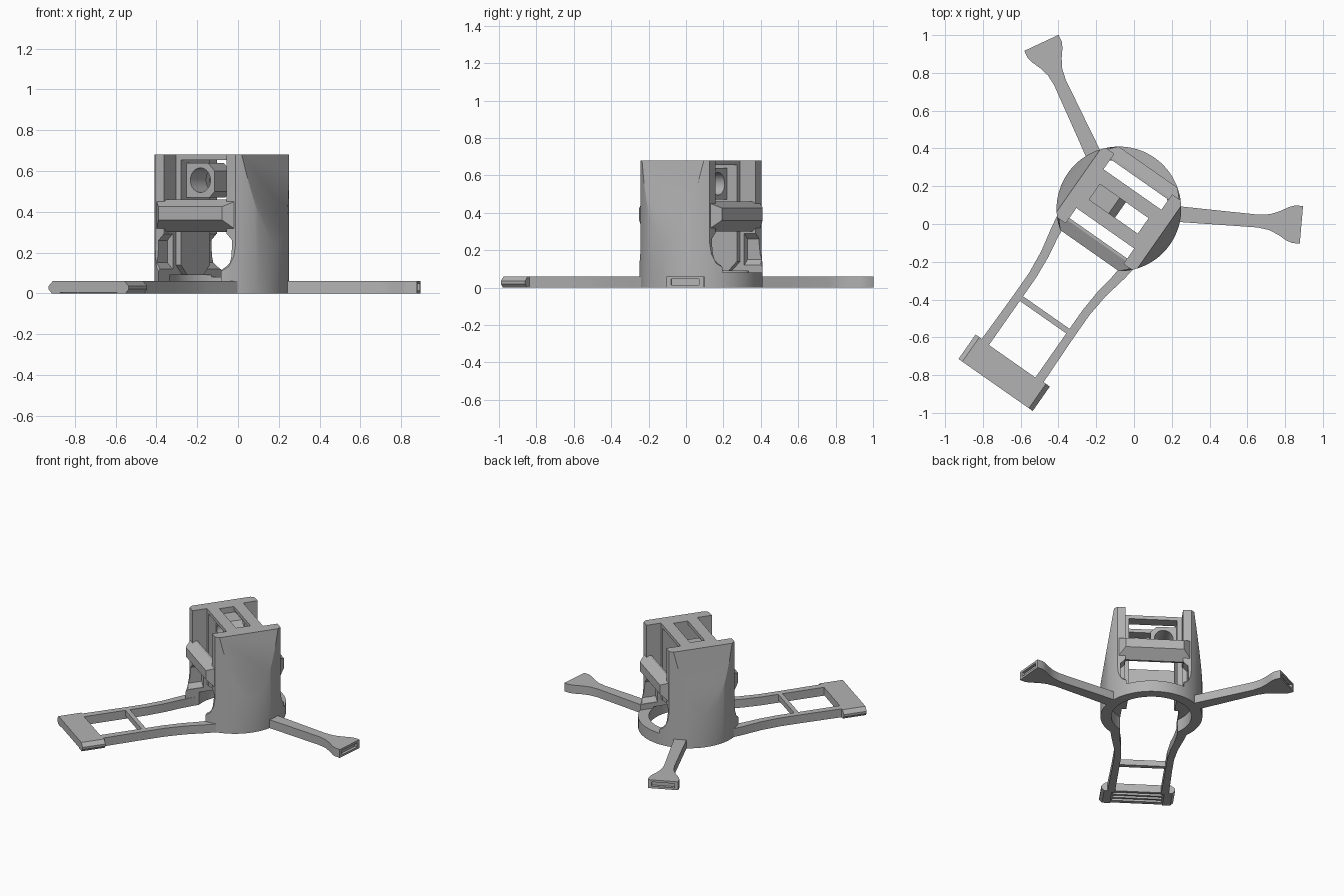
import bpy, bmesh, math
from mathutils import Vector, Matrix

cube = bpy.data.objects.get("Cube")
if cube:
    bpy.data.objects.remove(cube, do_unlink=True)

grey = bpy.data.materials.new("plain grey")
grey.use_nodes = True
COLOUR = (0.45, 0.45, 0.45, 1)
grey.diffuse_color = COLOUR
grey.node_tree.nodes["Principled BSDF"].inputs["Base Color"].default_value = COLOUR

# Everything is built around the body axis, then turned into place
PLACE = Matrix.Translation((-0.08, 0.08, 0)) @ Matrix.Rotation(math.radians(-35), 4, 'Z')
parts = []


def finish(name, bm, spin=0):
    bmesh.ops.recalc_face_normals(bm, faces=bm.faces)
    mesh = bpy.data.meshes.new(name)
    bm.to_mesh(mesh)
    bm.free()
    mesh.materials.append(grey)
    obj = bpy.data.objects.new(name, mesh)
    bpy.context.collection.objects.link(obj)
    obj.matrix_world = PLACE @ Matrix.Rotation(spin, 4, 'Z')
    parts.append(obj)
    return obj


def prism(name, outline, lo, hi, axis='z', spin=0):
    """Extrude a 2D outline along one axis."""
    place = {'x': lambda a, b, t: (t, a, b),
             'y': lambda a, b, t: (a, t, b),
             'z': lambda a, b, t: (a, b, t)}[axis]
    bm = bmesh.new()
    low, high = [[bm.verts.new(place(a, b, t)) for a, b in outline] for t in (lo, hi)]
    bm.faces.new(low)
    bm.faces.new(high)
    n = len(outline)
    for i in range(n):
        j = (i + 1) % n
        bm.faces.new((low[i], low[j], high[j], high[i]))
    return finish(name, bm, spin)


def box(name, x, y, z, spin=0):
    return prism(name, [(x[0], y[0]), (x[1], y[0]), (x[1], y[1]), (x[0], y[1])], *z, spin=spin)


def hull(name, points, spin=0):
    bm = bmesh.new()
    for p in points:
        bm.verts.new(p)
    bmesh.ops.convex_hull(bm, input=bm.verts)
    return finish(name, bm, spin)


def circle(r, n=96, cx=0, cy=0):
    return [(cx + r * math.cos(2 * math.pi * i / n), cy + r * math.sin(2 * math.pi * i / n))
            for i in range(n)]


def cut(target, cutters):
    """Subtract the cutters, keep the result and drop the cutters."""
    for c in cutters:
        c.hide_render = True
        mod = target.modifiers.new("cut", 'BOOLEAN')
        mod.operation = 'DIFFERENCE'
        mod.solver = 'EXACT'
        mod.object = c
    bpy.context.view_layer.update()
    dg = bpy.context.evaluated_depsgraph_get()
    mesh = bpy.data.meshes.new_from_object(target.evaluated_get(dg))
    target.modifiers.clear()
    target.data = mesh
    for c in cutters:
        parts.remove(c)
        bpy.data.objects.remove(c, do_unlink=True)


# Body: a drum opened front to back, with flattened sides and a bored base
TOP = 0.68
body = prism("body", circle(0.33), 0, TOP)
cutters = [box("tunnel", (-0.187, 0.187), (-0.5, 0.5), (0.08, 1)),
           prism("bore", circle(0.26), -0.1, 0.09),
           box("front_gap", (-0.187, 0.187), (-0.5, -0.1), (-0.1, 0.1))]
flare = [(0.225, 0.8), (0.225, 0.24), (0.232, 0.18), (0.25, 0.13), (0.28, 0.1),
         (0.34, 0.08), (0.5, 0.08), (0.5, 0.8)]
window = [(-0.22, 0.15), (-0.19, 0.12), (0.19, 0.12), (0.22, 0.15),
          (0.22, 0.26), (0.19, 0.29), (-0.19, 0.29), (-0.22, 0.26)]
for s in (-1, 1):
    cutters.append(prism("end_cut", [(s * y, z) for y, z in flare], -0.5, 0.5, 'x'))
    cutters.append(prism("window", window, s * 0.15, s * 0.5, 'y'))
    cutters.append(hull("side_flat", [(s * x, y, z) for y in (-0.5, 0.5) for x, z in
                                      ((0.258, 0.7), (0.335, 0.2), (0.5, 0.2), (0.5, 0.7))]))
cut(body, cutters)

for s, end in ((-1, "front"), (1, "back")):
    # Bevelled cross bars
    base = [(x, s * 0.205, z) for x in (-0.25, 0.25) for z in (0.30, 0.46)]
    nose = [(x, s * 0.27, z) for x in (-0.19, 0.19) for z in (0.36, 0.425)]
    back = [(x, s * 0.19, z) for x in (-0.22, 0.22) for z in (0.30, 0.46)]
    hull(end + "_cross_bar", base + nose + back)
    # Thin top bars
    box(end + "_top_bar", (-0.19, 0.19), sorted((s * 0.05, s * 0.125)), (0.655, TOP))

# Inner wall linings
for s, side in ((-1, "right"), (1, "left")):
    prism(side + "_lining", [(-0.125, TOP), (-0.125, 0.14), (-0.07, 0.09),
                             (0.07, 0.09), (0.125, 0.14), (0.125, TOP)],
          s * 0.157, s * 0.2, 'x')

# Tab with a round hole, fixed to one wall
tab = prism("pivot_tab", [(-0.19, 0.47), (-0.02, 0.47), (0.01, 0.5), (0.01, 0.60),
                          (-0.03, 0.64), (-0.19, 0.64)], -0.075, 0.06, 'y')
cut(tab, [prism("pivot_hole", circle(0.06, 40, -0.075, 0.555), -0.2, 0.2, 'y')])

# Long frame reaching forward: curved rails, brace, end plate and clips
rail = [(0.25, -0.20), (0.235, -0.29), (0.208, -0.42), (0.195, -0.55), (0.195, -0.70),
        (0.2, -1.0), (0.15, -1.0), (0.15, -0.70), (0.15, -0.55), (0.16, -0.42),
        (0.178, -0.31), (0.187, -0.20)]
for s, side in ((-1, "right"), (1, "left")):
    prism(side + "_rail", [(s * x, y) for x, y in rail], 0, 0.06)
    hull(side + "_end_clip", [(s * x, y, z) for y in (-1.138, -0.98) for x, z in
                              ((0.17, 0), (0.222, 0), (0.24, 0.02), (0.24, 0.035),
                               (0.215, 0.06), (0.17, 0.06))])
box("frame_brace", (-0.16, 0.16), (-0.70, -0.67), (0.02, 0.06))
plate = box("end_plate", (-0.21, 0.21), (-1.138, -0.985), (0.005, 0.06))
cut(plate, [box("groove", (-0.16, 0.16), (y, y + 0.025), (-0.1, 0.02))
            for y in (-1.11, -1.07, -1.03)])

# Two side arms with flared, slotted feet
half = [(0.29, 0.042), (0.5, 0.038), (0.74, 0.034), (0.80, 0.042), (0.85, 0.062),
        (0.90, 0.09), (0.93, 0.1), (0.97, 0.1)]
outline = half + [(x, -y) for x, y in reversed(half)]
for name, angle in (("left_arm", 30), ("back_arm", 150)):
    spin = math.radians(angle)
    arm = prism(name, outline, 0, 0.06, spin=spin)
    cut(arm, [box("foot_slot", (0.95, 1.1), (-0.075, 0.075), (0.015, 0.045), spin)])

# Smooth the round walls, keep the edges crisp
bpy.ops.object.select_all(action='DESELECT')
for obj in parts:
    obj.select_set(True)
bpy.context.view_layer.objects.active = body
bpy.ops.object.shade_smooth_by_angle(angle=math.radians(25))
